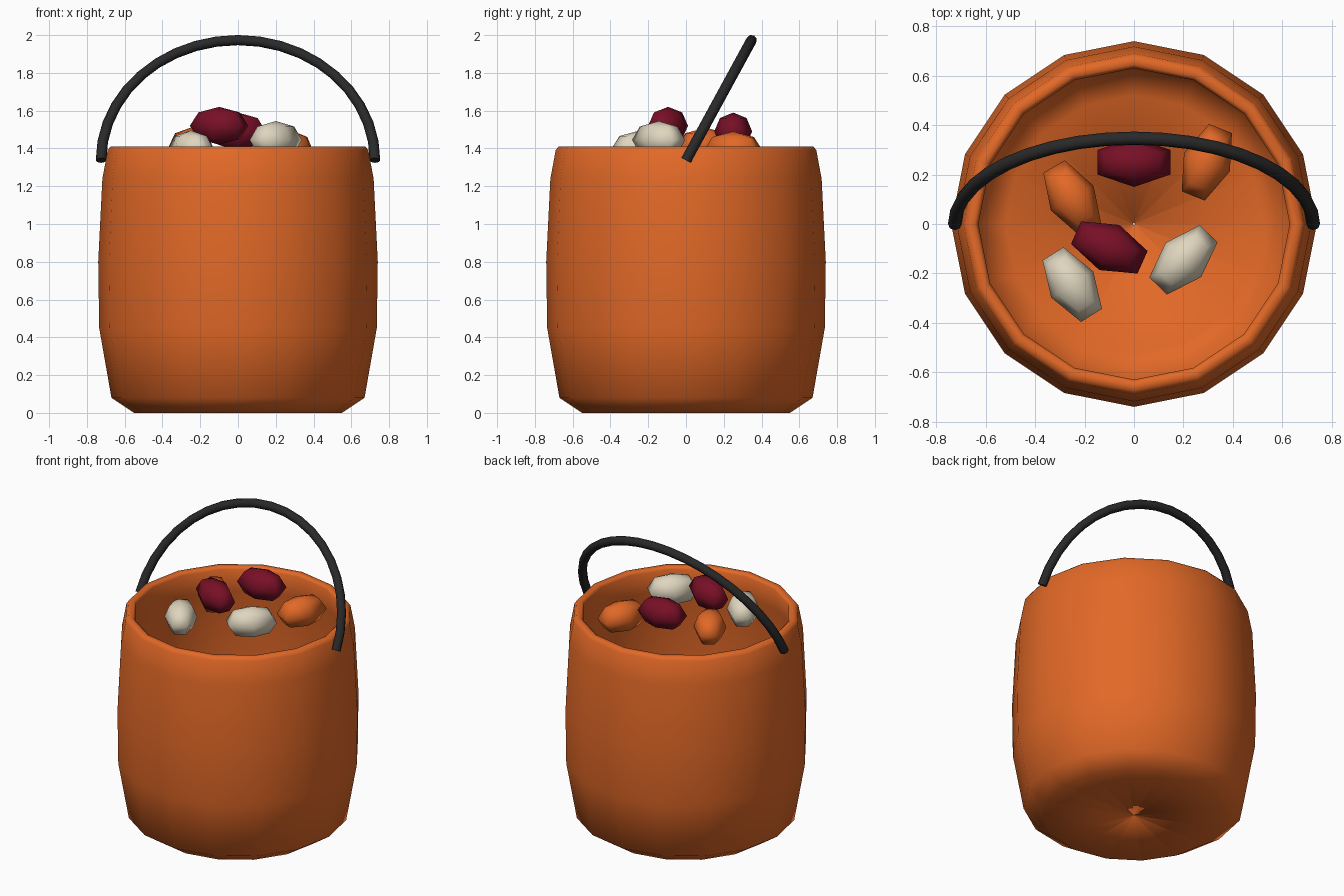
import bpy, bmesh, math
from mathutils import Vector, Matrix

cube = bpy.data.objects.get("Cube")
if cube:
    bpy.data.objects.remove(cube, do_unlink=True)


def material(name, rgb, roughness=0.6):
    m = bpy.data.materials.new(name)
    m.use_nodes = True
    m.diffuse_color = (*rgb, 1)
    bsdf = next(n for n in m.node_tree.nodes if n.type == 'BSDF_PRINCIPLED')
    bsdf.inputs["Base Color"].default_value = (*rgb, 1)
    bsdf.inputs["Roughness"].default_value = roughness
    return m


orange = material("orange plastic", (0.76, 0.14, 0.02))
black = material("black handle", (0.022, 0.022, 0.023))
red = material("dark red candy", (0.19, 0.005, 0.02))
cream = material("cream candy", (0.74, 0.67, 0.52))


def add_object(name, bm, mat):
    bmesh.ops.recalc_face_normals(bm, faces=bm.faces)
    for f in bm.faces:
        f.smooth = True
    mesh = bpy.data.meshes.new(name)
    bm.to_mesh(mesh)
    bm.free()
    mesh.materials.append(mat)
    ob = bpy.data.objects.new(name, mesh)
    bpy.context.collection.objects.link(ob)
    return ob


def skin(bm, rings, close):
    """Bridge successive vertex rings with quads."""
    n = len(rings[0])
    pairs = list(zip(rings, rings[1:]))
    if close:
        pairs.append((rings[-1], rings[0]))
    for a, b in pairs:
        for i in range(n):
            j = (i + 1) % n
            bm.faces.new((a[i], a[j], b[j], b[i]))


# Bucket: closed wall profile (radius, height) turned around z
SIDES = 16
profile = [
    (0.004, 0), (0.55, 0), (0.67, 0.08), (0.735, 0.45), (0.74, 0.8),
    (0.718, 1.24), (0.69, 1.39), (0.675, 1.41), (0.645, 1.41), (0.63, 1.395),
    (0.665, 1.24), (0.69, 0.8), (0.685, 0.46), (0.62, 0.11), (0.52, 0.05),
    (0.004, 0.05),
]
bm = bmesh.new()
rings = []
for r, z in profile:
    angles = [math.tau * i / SIDES for i in range(SIDES)]
    rings.append([bm.verts.new((r * math.cos(a), r * math.sin(a), z)) for a in angles])
skin(bm, rings, True)
add_object("bucket", bm, orange)

# Handle: round tube along a half circle that leans to the back
STEPS, TUBE_SIDES, TUBE = 20, 8, 0.028
lean = Matrix.Rotation(math.radians(-28.6), 3, 'X')
bm = bmesh.new()
rings = []
for s in range(STEPS + 1):
    a = math.pi * s / STEPS
    ring = []
    for k in range(TUBE_SIDES):
        t = math.tau * k / TUBE_SIDES
        r = 0.725 + TUBE * math.cos(t)
        p = lean @ Vector((r * math.cos(a), TUBE * math.sin(t), r * math.sin(a)))
        ring.append(bm.verts.new(p + Vector((0, 0, 1.337))))
    rings.append(ring)
skin(bm, rings, False)
bm.faces.new(rings[0])
bm.faces.new(rings[-1])
handle = add_object("handle", bm, black)
bpy.context.view_layer.objects.active = handle
handle.select_set(True)
bpy.ops.object.shade_smooth_by_angle(angle=math.radians(50))
handle.select_set(False)

# Candies: coarse stretched spheres, each turned about z
candies = [
    ("front_red_candy", red, (-0.1, -0.095, 1.52), -24),
    ("back_red_candy", red, (0, 0.25, 1.49), 0),
    ("right_cream_candy", cream, (-0.25, -0.245, 1.395), -58),
    ("left_cream_candy", cream, (0.2, -0.145, 1.445), 46),
    ("right_orange_candy", orange, (-0.25, 0.105, 1.41), -60),
    ("left_orange_candy", orange, (0.295, 0.25, 1.39), 68),
]
for name, mat, place, turn in candies:
    bm = bmesh.new()
    bmesh.ops.create_uvsphere(bm, u_segments=6, v_segments=4, radius=1)
    bmesh.ops.scale(bm, vec=(0.17, 0.1, 0.1), verts=bm.verts)
    candy = add_object(name, bm, mat)
    candy.location = place
    candy.rotation_euler.z = math.radians(turn)
